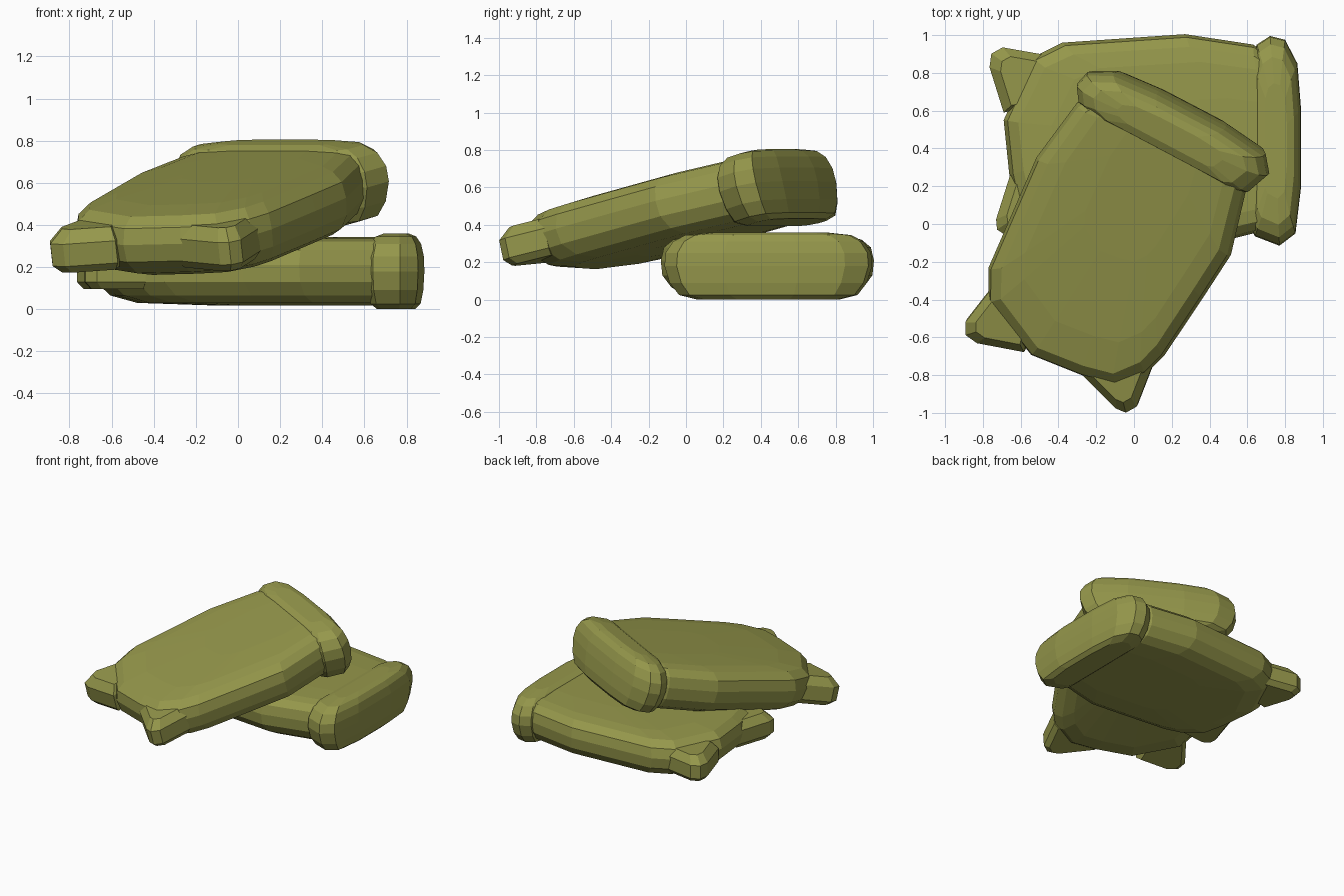
import bpy, bmesh
from math import radians
from mathutils import Matrix

if "Cube" in bpy.data.objects:
    bpy.data.objects.remove(bpy.data.objects["Cube"])

mat = bpy.data.materials.new("olive_canvas")
mat.diffuse_color = (0.30, 0.31, 0.07, 1)
mat.use_nodes = True
mat.node_tree.nodes["Principled BSDF"].inputs["Base Color"].default_value = mat.diffuse_color


def padded_shape(name, outline, pivot, levels):
    """Stack a plan outline at several heights, scaled about a pivot; flat faces."""
    bm = bmesh.new()
    rings = []
    for h, su, sw in levels:
        rings.append([bm.verts.new((pivot[0] + (u - pivot[0]) * su,
                                    pivot[1] + (w - pivot[1]) * sw, h))
                      for u, w in outline])
    n = len(outline)
    for a, b in zip(rings, rings[1:]):
        for i in range(n):
            j = (i + 1) % n
            bm.faces.new((a[i], a[j], b[j], b[i]))
    bm.faces.new(rings[0][::-1])
    bm.faces.new(rings[-1])
    bmesh.ops.recalc_face_normals(bm, faces=bm.faces)
    me = bpy.data.meshes.new(name)
    bm.to_mesh(me)
    bm.free()
    me.materials.append(mat)
    return me


# Sack body: lopsided filled cushion
body = padded_shape("sack_body", [
    (-.50, .50), (-.56, .41), (-.615, .05), (-.57, -.60), (-.49, -.76),
    (-.16, -.91), (.13, -.88), (.31, -.84), (.42, -.71), (.46, -.58),
    (.50, -.20), (.525, .07), (.43, .45), (.38, .50)], (-.05, .50), [
    (-.162, .50, .60), (-.15, .78, .85), (-.115, .90, .94), (-.05, .985, .99),
    (.03, 1, 1), (.10, .97, .985), (.142, .88, .945), (.155, .74, .82),
    (.162, .40, .50)])

# Folded end: thick rolled hem across the mouth
hem = padded_shape("folded_end", [
    (.505, .55), (.44, .635), (.19, .665), (-.21, .665), (-.46, .645),
    (-.585, .58), (-.605, .50), (-.56, .43), (-.46, .395), (.40, .39),
    (.455, .42)], (-.05, .535), [
    (-.18, .68, .65), (-.155, .86, .86), (-.09, .95, .96), (.0, 1, 1),
    (.07, .99, .98), (.13, .92, .88), (.165, .80, .70), (.18, .55, .42)])

# Corner ears: pinched fabric at the closed end
ear_levels = [(-.085, .82, .86), (-.05, 1, 1), (.05, 1, 1), (.105, .75, .75)]
left_ear = padded_shape("left_ear", [
    (-.50, -.66), (-.545, -.915), (-.512, -.975), (-.44, -.985), (-.20, -.91),
    (-.25, -.70)], (-.35, -.75), ear_levels)
right_ear = padded_shape("right_ear", [
    (.08, -.86), (.365, -.95), (.42, -.945), (.455, -.89), (.43, -.66),
    (.20, -.65)], (.27, -.72), ear_levels)

# Two sacks: one flat on the ground, one plumper and leaning across it
placements = {
    "lower": Matrix.Translation((.22, .39, .18)) @ Matrix.Rotation(radians(-90), 4, 'Z'),
    "upper": Matrix.Translation((.015, .028, .481)) @ Matrix.Rotation(radians(-27.6), 4, 'Z')
             @ Matrix.Rotation(radians(13.2), 4, 'X') @ Matrix.Diagonal((1.01, 1.005, 1.08, 1)),
}
for prefix, matrix in placements.items():
    for me in (body, hem, left_ear, right_ear):
        ob = bpy.data.objects.new(prefix + "_" + me.name, me)
        ob.matrix_world = matrix
        bpy.context.collection.objects.link(ob)
